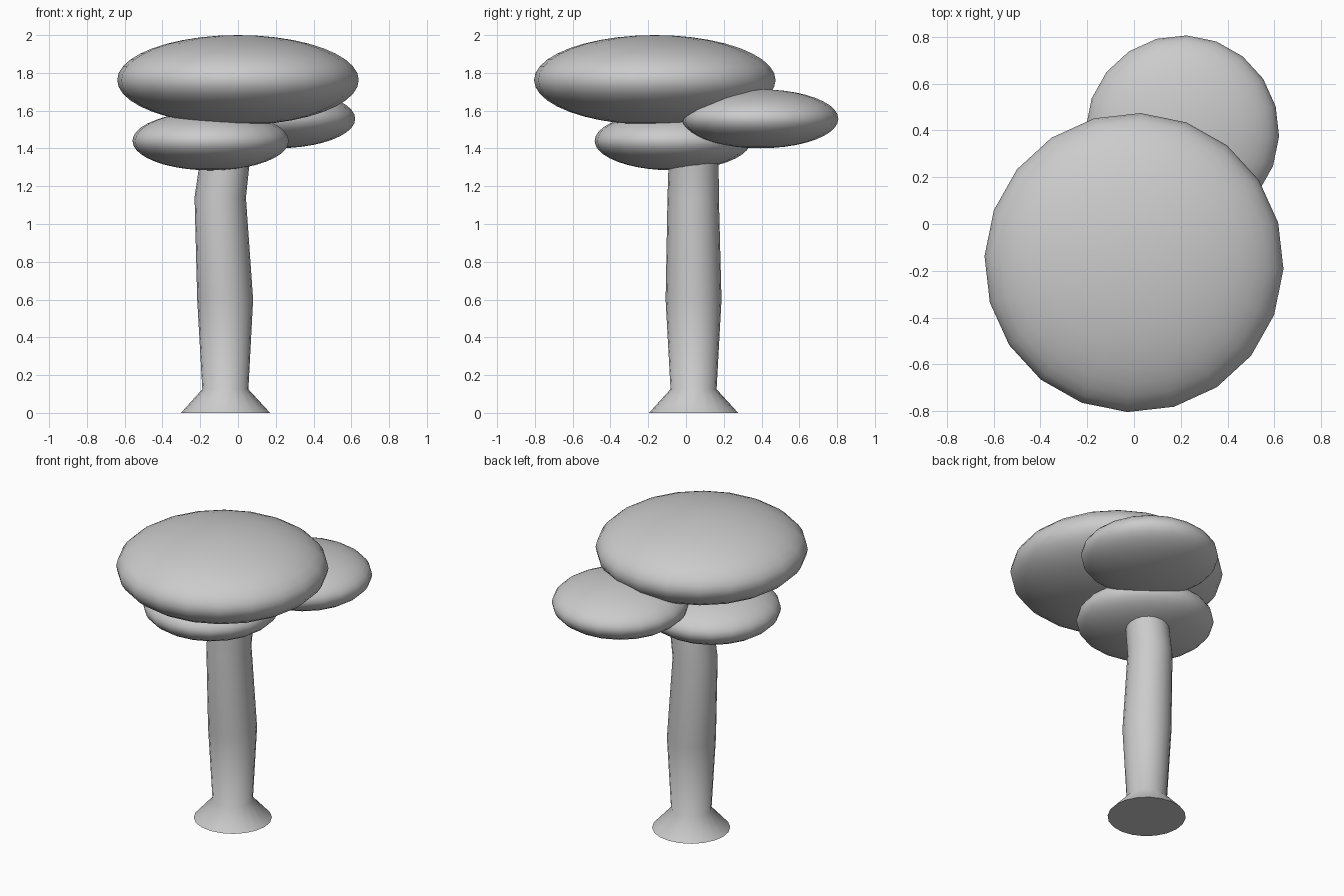
import bpy, bmesh, math
from mathutils import Matrix, Vector

if "Cube" in bpy.data.objects:
    bpy.data.objects.remove(bpy.data.objects["Cube"])

SIDES = 20


def finish(bm, name, angle):
    bmesh.ops.recalc_face_normals(bm, faces=bm.faces)
    mesh = bpy.data.meshes.new(name)
    bm.to_mesh(mesh)
    bm.free()
    obj = bpy.data.objects.new(name, mesh)
    bpy.context.collection.objects.link(obj)
    bpy.ops.object.select_all(action='DESELECT')
    obj.select_set(True)
    bpy.context.view_layer.objects.active = obj
    bpy.ops.object.shade_smooth_by_angle(angle=math.radians(angle))
    return obj


def foliage(name, center, radius, half_height):
    bm = bmesh.new()
    bmesh.ops.create_uvsphere(bm, u_segments=SIDES, v_segments=20, radius=1)
    bm.transform(Matrix.Translation(center)
                 @ Matrix.Rotation(math.radians(-2.5), 4, 'Z')
                 @ Matrix.Diagonal((radius, radius, half_height, 1)))
    return finish(bm, name, 60)


def trunk(name, sections):
    bm = bmesh.new()
    rings = []
    for x, y, z, r in sections:
        rings.append([bm.verts.new((x + r * math.cos(math.tau * i / SIDES),
                                    y + r * math.sin(math.tau * i / SIDES), z))
                      for i in range(SIDES)])
    for low, high in zip(rings, rings[1:]):
        for i in range(SIDES):
            j = (i + 1) % SIDES
            bm.faces.new((low[i], low[j], high[j], high[i]))
    bm.faces.new(rings[0][::-1])
    bm.faces.new(rings[-1])
    return finish(bm, name, 60)


# Slightly crooked trunk with flared foot: x, y, z, radius
trunk("trunk", [
    (-0.066, 0.040, 0.0, 0.236),
    (-0.067, 0.040, 0.125, 0.122),
    (-0.068, 0.040, 0.60, 0.148),
    (-0.094, 0.038, 1.14, 0.136),
    (-0.074, 0.040, 1.30, 0.133),
    (-0.058, 0.040, 1.43, 0.130),
])

# Three flattened crowns
foliage("top_crown", Vector((0, -0.165, 1.762)), 0.64, 0.238)
foliage("back_crown", Vector((0.207, 0.393, 1.557)), 0.414, 0.156)
foliage("lower_crown", Vector((-0.145, -0.07, 1.44)), 0.414, 0.156)
